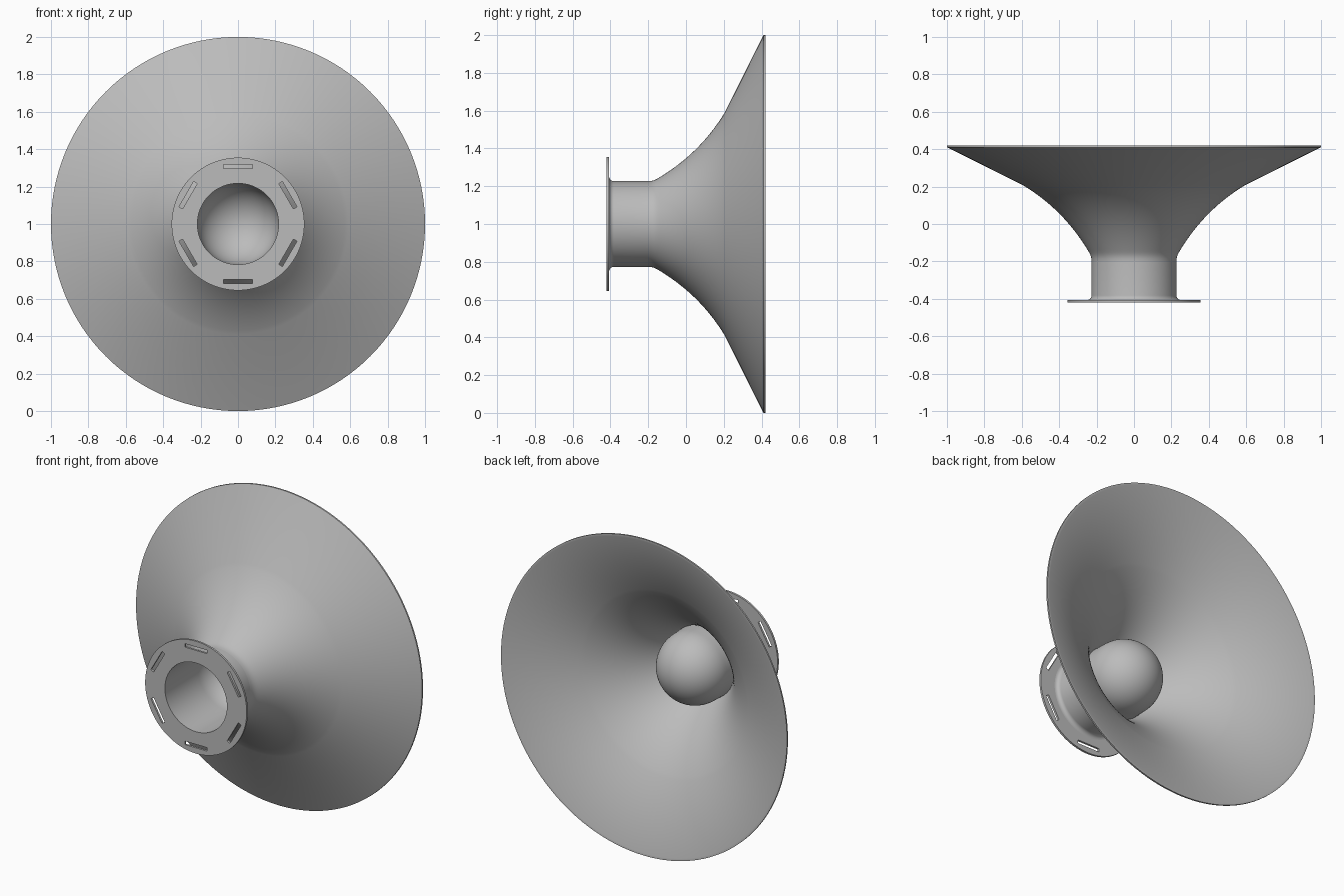
import bpy, bmesh
from math import pi, sin, cos, radians
from mathutils import Matrix, Vector

cube = bpy.data.objects.get("Cube")
if cube:
    bpy.data.objects.remove(cube)

SEGMENTS = 128
AXIS_Z = 1.0      # height of the horn axis
WALL = 0.01

grey = bpy.data.materials.new("satin grey")
grey.use_nodes = True
grey.diffuse_color = (0.5, 0.5, 0.5, 1)
grey.node_tree.nodes["Principled BSDF"].inputs["Base Color"].default_value = (0.5, 0.5, 0.5, 1)


def make_object(name, bm):
    bmesh.ops.recalc_face_normals(bm, faces=bm.faces)
    mesh = bpy.data.meshes.new(name)
    bm.to_mesh(mesh)
    bm.free()
    mesh.materials.append(grey)
    obj = bpy.data.objects.new(name, mesh)
    bpy.context.collection.objects.link(obj)
    return obj


def lathe(name, profile, closed=True):
    """Spin (radius, y) points about the horizontal axis."""
    bm = bmesh.new()
    verts = [bm.verts.new((r, y, AXIS_Z)) for r, y in profile]
    edges = [bm.edges.new(pair) for pair in zip(verts, verts[1:])]
    if closed:
        edges.append(bm.edges.new((verts[-1], verts[0])))
    bmesh.ops.spin(bm, geom=verts + edges, cent=(0, 0, AXIS_Z), axis=(0, 1, 0),
                   angle=2 * pi, steps=SEGMENTS, use_merge=True)
    bmesh.ops.remove_doubles(bm, verts=bm.verts, dist=1e-5)
    return make_object(name, bm)


def smooth(obj, angle=30):
    bpy.ops.object.select_all(action="DESELECT")
    obj.select_set(True)
    bpy.context.view_layer.objects.active = obj
    bpy.ops.object.shade_smooth_by_angle(angle=radians(angle))


def arc(radius, centre_r, centre_y, start, end, steps):
    angles = [radians(start + (end - start) * i / steps) for i in range(steps + 1)]
    return [(centre_r + radius * cos(a), centre_y + radius * sin(a)) for a in angles]


def bezier(p0, p1, p2, p3, steps):
    p0, p1, p2, p3 = map(Vector, (p0, p1, p2, p3))
    ts = [i / steps for i in range(steps + 1)]
    return [tuple(p0 * (1-t)**3 + p1 * 3*t*(1-t)**2 + p2 * 3*t*t*(1-t) + p3 * t**3) for t in ts]


# Flared horn: small blend out of the neck, long curve, then a straight cone
neck_r, neck_end = 0.227, -0.2
flare = bezier((neck_r, neck_end), (neck_r, -0.17), (0.238, -0.155), (0.25, -0.135), 6)
flare += bezier((0.25, -0.135), (0.34, 0.01), (0.45, 0.12), (0.59, 0.205), 20)[1:]
flare += [(1.0, 0.41)]
inside = [(r - WALL * 0.45, y + WALL) for r, y in reversed(flare[:-1])]
horn = lathe("horn", flare + [(1.0, 0.42), (0.985, 0.42)] + inside)
smooth(horn)

# Neck tube closed by a rounded dome inside the throat
outer, inner, dome_y = neck_r, neck_r - WALL, -0.09
dome_out = arc(outer - 0.003, 0, dome_y, 0, 90, 20)
dome_in = arc(inner, 0, dome_y, 90, 0, 20)
fillet = arc(0.025, outer + 0.025, -0.382, 270, 180, 6)
dome_out[-1], dome_in[0] = (0, dome_out[-1][1]), (0, dome_in[0][1])
neck = lathe("neck_and_dome",
             [(inner, -0.407)] + fillet + [(outer, neck_end)] + dome_out + dome_in)
smooth(neck)

# Mounting flange with six tangential slots
flange = lathe("flange", [(inner, -0.42), (0.355, -0.42), (0.355, -0.407), (inner, -0.407)])
bm = bmesh.new()
for i in range(6):
    place = (Matrix.Translation((0, -0.41, AXIS_Z)) @ Matrix.Rotation(i * pi / 3, 4, "Y")
             @ Matrix.Translation((0, 0, 0.308)) @ Matrix.Diagonal((0.156, 0.1, 0.022, 1)))
    bmesh.ops.create_cube(bm, size=1, matrix=place)
cutter = make_object("slot_cutter", bm)
cut = flange.modifiers.new("slots", "BOOLEAN")
cut.operation, cut.solver, cut.object = "DIFFERENCE", "EXACT", cutter
bpy.context.view_layer.objects.active = flange
bpy.ops.object.modifier_apply(modifier=cut.name)
bpy.data.objects.remove(cutter)
smooth(flange)
